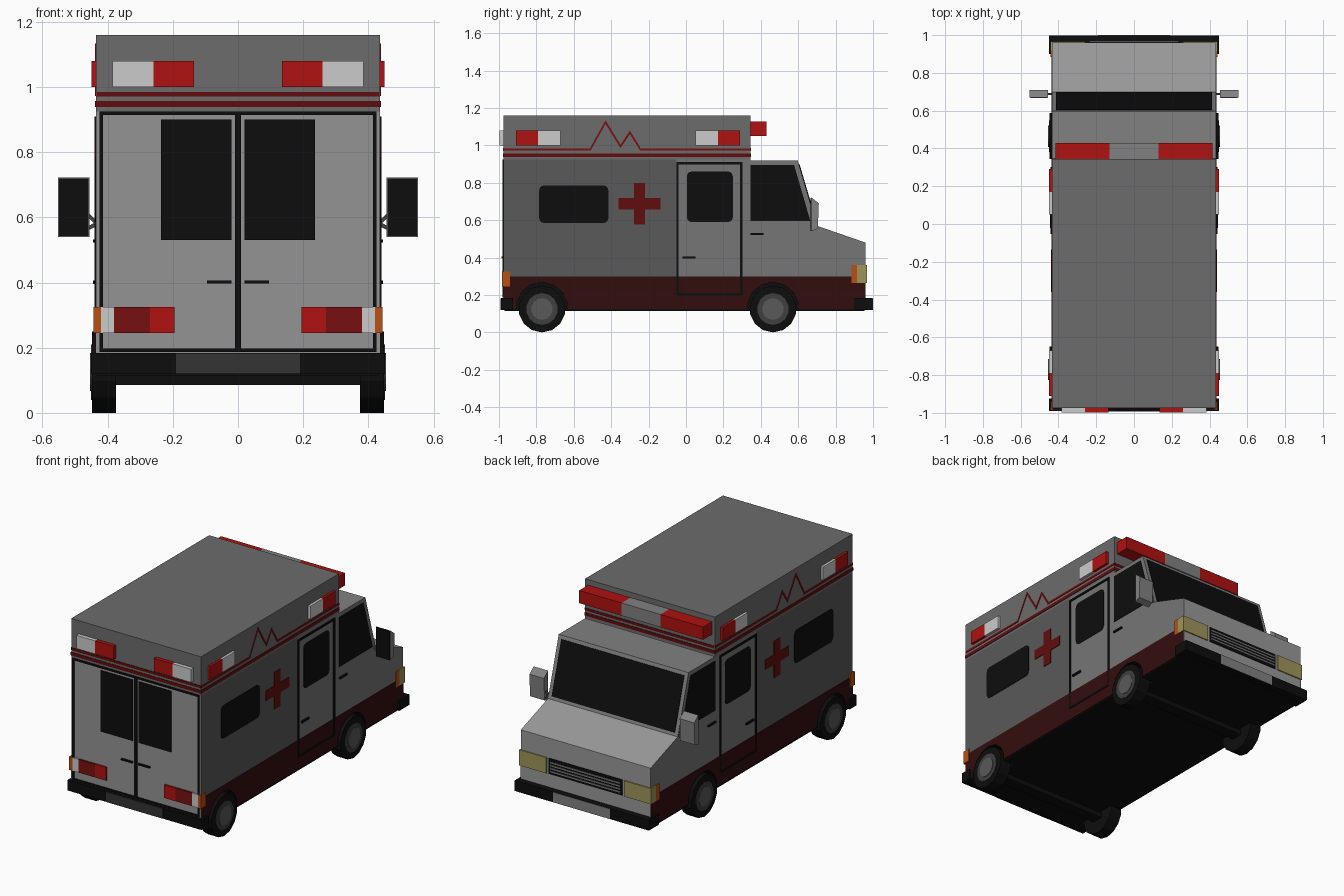
import bpy, bmesh, math

if "Cube" in bpy.data.objects:
    bpy.data.objects.remove(bpy.data.objects["Cube"])

BLACK, ARM = (.004, .004, .004, 1), (.06, .06, .06, 1)
MAROON, CRIMSON, DEEP = (.034, .004, .004, 1), (.12, .004, .004, 1), (.19, .005, .005, 1)
RED, ORANGE, CREAM = (.43, .006, .005, 1), (.48, .08, .007, 1), (.35, .30, .10, 1)
RIM, HUB = (.05, .05, .05, 1), (.10, .10, .10, 1)
SIDE, BOX, CAB = (.10, .10, .10, 1), (.15, .15, .15, 1), (.18, .18, .18, 1)
DOORS, HOOD, MID = (.295, .295, .295, 1), (.32, .32, .32, 1), (.22, .22, .22, 1)
mats = {}


def material(color):
    if color not in mats:
        mats[color] = bpy.data.materials.new("paint_%d" % len(mats))
        mats[color].diffuse_color = color
    return mats[color]


def prism(name, polys, axis, a, b, color=None, mirror=False):
    """Extrude 2D polygons along axis: 'x' takes (y, z) points, 'y' takes (x, z)."""
    bm = bmesh.new()
    for poly in polys:
        def ring(d):
            return [bm.verts.new((d, p, q) if axis == 'x' else (p, d, q)) for p, q in poly]
        lo, hi = ring(a), ring(b)
        bm.faces.new(lo)
        bm.faces.new(hi[::-1])
        for i in range(len(poly)):
            j = (i + 1) % len(poly)
            bm.faces.new((lo[i], hi[i], hi[j], lo[j]))
    bmesh.ops.recalc_face_normals(bm, faces=bm.faces[:])
    me = bpy.data.meshes.new(name)
    bm.to_mesh(me)
    bm.free()
    ob = bpy.data.objects.new(name, me)
    bpy.context.collection.objects.link(ob)
    if color:
        me.materials.append(material(color))
    if mirror:
        ob.modifiers.new("mirror", 'MIRROR')
    return ob


def rect(p0, p1, q0, q1):
    return [(p0, q0), (p1, q0), (p1, q1), (p0, q1)]


def rounded(p0, p1, q0, q1, r=.025, n=3):
    pts = []
    for k, (cp, cq) in enumerate([(p1 - r, q1 - r), (p0 + r, q1 - r), (p0 + r, q0 + r), (p1 - r, q0 + r)]):
        for i in range(n + 1):
            t = math.pi / 2 * (k + i / n)
            pts.append((cp + r * math.cos(t), cq + r * math.sin(t)))
    return pts


def frame(p0, p1, q0, q1, w):
    return [rect(p0, p0 + w, q0, q1), rect(p1 - w, p1, q0, q1),
            rect(p0 + w, p1 - w, q0, q0 + w), rect(p0 + w, p1 - w, q1 - w, q1)]


def circle(cy, cz, r, n=14):
    return [(cy + r * math.sin(2 * math.pi * i / n), cz - r * math.cos(2 * math.pi * i / n)) for i in range(n)]


def box(name, x0, x1, y0, y1, z0, z1, color=None, mirror=False):
    return prism(name, [rect(y0, y1, z0, z1)], 'x', x0, x1, color, mirror)


AXLES = (-.77, .465)

# Body shell, split into paint zones: box top, box sides, rear doors, cab, hood
shell = prism("body_shell", [[(-.975, .125), (.96, .125), (.96, .48), (.70, .57), (.597, .92),
                              (.345, .92), (.345, 1.16), (-.975, 1.16)]], 'x', -.435, .435)
bm = bmesh.new()
bm.from_mesh(shell.data)
for co, no in (((0, -.05, 0), (0, 1, 0)), ((0, 0, .925), (0, 0, 1))):
    bmesh.ops.bisect_plane(bm, geom=bm.verts[:] + bm.edges[:] + bm.faces[:], plane_co=co, plane_no=no)
for c in (BOX, SIDE, DOORS, CAB, HOOD, MID):
    shell.data.materials.append(material(c))
for f in bm.faces:
    c, n = f.calc_center_median(), f.normal
    if c.z > .93:
        f.material_index = 0
    elif n.y < -.9:
        f.material_index = 2
    elif abs(n.x) > .9:
        f.material_index = 1 if c.y < -.05 else 3
    else:
        f.material_index = 4 if c.y > .7 else 5
bm.to_mesh(shell.data)
bm.free()

# Lower paint and underside, with wheel wells cut out of all three
skirt = box("lower_paint", .43, .438, -.973, .959, .124, .30, MAROON, True)
under = box("underside", -.433, .433, -.97, .955, .115, .13, BLACK)
wells = prism("wheel_well_cutter", [circle(y, .13, .138) for y in AXLES], 'x', .36, .5, BLACK, True)
wells.hide_render = True
wells.hide_viewport = True
for ob in (shell, skirt, under):
    m = ob.modifiers.new("wheel_wells", 'BOOLEAN')
    m.operation, m.object, m.solver = 'DIFFERENCE', wells, 'EXACT'
    m.material_mode = 'TRANSFER'

# Wheels and axles
prism("tyres", [circle(y, .125, .125) for y in AXLES], 'x', .375, .448, BLACK, True)
prism("wheel_rims", [circle(y, .125, .085) for y in AXLES], 'x', .44, .451, RIM, True)
prism("wheel_hubs", [circle(y, .125, .058) for y in AXLES], 'x', .44, .454, HUB, True)
prism("axles", [rect(y - .035, y + .035, .085, .14) for y in AXLES], 'x', -.38, .38, BLACK)

# Bumpers
box("rear_bumper", -.45, .45, -.99, -.925, .12, .183, BLACK)
box("rear_bumper_plate", -.19, .19, -.993, -.91, .121, .182, (.033, .033, .033, 1))
box("front_bumper", -.45, .45, .90, .998, .12, .183, BLACK)
box("front_bumper_plate", -.19, .19, .97, 1.0, .121, .182, MID)

# Stripes round the box and the heartbeat line
box("lower_stripe", -.438, .438, -.978, .348, .938, .957, CRIMSON)
box("upper_stripe", -.434, .434, -.978, .348, .97, .985, CRIMSON)
beat = [(-.975, .972), (-.51, .972), (-.43, 1.115), (-.35, .985), (-.30, 1.06), (-.245, .972), (.345, .972)]
for i in range(len(beat) - 1):
    (y0, z0), (y1, z1) = beat[i:i + 2]
    t = .012 if z0 == z1 else .019
    prism("heartbeat_line", [[(y0, z0), (y1, z1), (y1, z1 + t), (y0, z0 + t)]], 'x', .43, .438, DEEP, True)

# Side crosses
cy, cz, L, w = -.248, .688, .112, .03
prism("side_cross", [rect(cy - w, cy + w, cz - L, cz + L), rect(cy - L, cy - w, cz - w, cz + w),
                     rect(cy + w, cy + L, cz - w, cz + w)], 'x', .43, .439, CRIMSON, True)

# Side windows, door frames and handles
prism("side_rear_window", [rounded(-.785, -.415, .585, .785)], 'x', .43, .438, BLACK, True)
prism("side_door_window", [rounded(.005, .25, .59, .86)], 'x', .43, .438, BLACK, True)
prism("cab_side_window", [[(.345, .595), (.665, .595), (.578, .895), (.345, .895)]], 'x', .43, .438, BLACK, True)
prism("side_door_frame", frame(-.052, .302, .195, .91, .012), 'x', .43, .441, BLACK, True)
prism("side_handles", [rect(-.02, .05, .395, .406), rect(.345, .415, .522, .532)], 'x', .43, .445, BLACK, True)


# Windscreen, laid on the sloping front of the cab
def slope(t, d):
    n = math.hypot(.103, .35)
    return (.597 + .103 * t + d * .35 / n, .92 - .35 * t + d * .103 / n)


prism("windscreen", [[slope(.06, -.01), slope(.95, -.01), slope(.95, .004), slope(.06, .004)]],
      'x', -.412, .412, BLACK)

# Grille and headlights
box("grille", -.245, .245, .95, .964, .265, .36, BLACK)
prism("grille_slats", [rect(-.235, .235, z, z + .008) for z in (.28, .298, .316, .334)], 'y', .955, .968, MID)
box("headlights", .26, .441, .915, .967, .265, .36, CREAM, True)
box("front_indicators", .41, .441, .885, .915, .265, .36, ORANGE, True)

# Rear doors
prism("rear_door_frame", frame(-.425, .425, .187, .925, .011) + [rect(-.009, .009, .198, .914)],
      'y', -.981, -.97, BLACK)
prism("rear_windows", [rect(.02, .236, .53, .90)], 'y', -.98, -.97, BLACK, True)
prism("rear_handles", [rect(.02, .095, .397, .406)], 'y', -.987, -.97, BLACK, True)

# Tail lights
for name, x0, x1, col in (("brake_light", .195, .27, RED), ("tail_light", .27, .38, DEEP),
                          ("reversing_light", .38, .42, None)):
    box(name, x0, x1, -.985, -.96, .245, .325, col, True)
box("rear_indicators", .42, .443, -.985, -.94, .245, .325, ORANGE, True)

# Emergency lights at the rear, on the sides and over the cab
box("rear_beacons_red", .135, .26, -.998, -.97, 1.0, 1.08, RED, True)
box("rear_beacons_white", .26, .385, -.998, -.97, 1.0, 1.08, None, True)
prism("side_beacons_red", [rect(-.91, -.79, 1.0, 1.08), rect(.17, .29, 1.0, 1.08)], 'x', .43, .45, RED, True)
prism("side_beacons_white", [rect(-.79, -.67, 1.0, 1.08), rect(.05, .17, 1.0, 1.08)], 'x', .43, .45, None, True)
box("light_bar_ends", .13, .415, .34, .43, 1.05, 1.127, RED, True)
box("light_bar_centre", -.13, .13, .34, .43, 1.05, 1.127, MID)

# Wing mirrors
prism("mirror_housing", [[(.67, .54), (.705, .555), (.71, .69), (.67, .722)]], 'x', .455, .552, MID, True)
box("mirror_glass", .458, .549, .666, .672, .543, .719, BLACK, True)
prism("mirror_arm", [[(.43, .57), (.46, .60), (.46, .615), (.43, .585)],
                     [(.43, .575), (.46, .56), (.46, .572), (.43, .59)]], 'y', .682, .694, ARM, True)

for m in bpy.data.materials:
    if m.users and not m.is_grease_pencil:
        m.use_nodes = True
        m.node_tree.nodes["Principled BSDF"].inputs["Base Color"].default_value = m.diffuse_color
